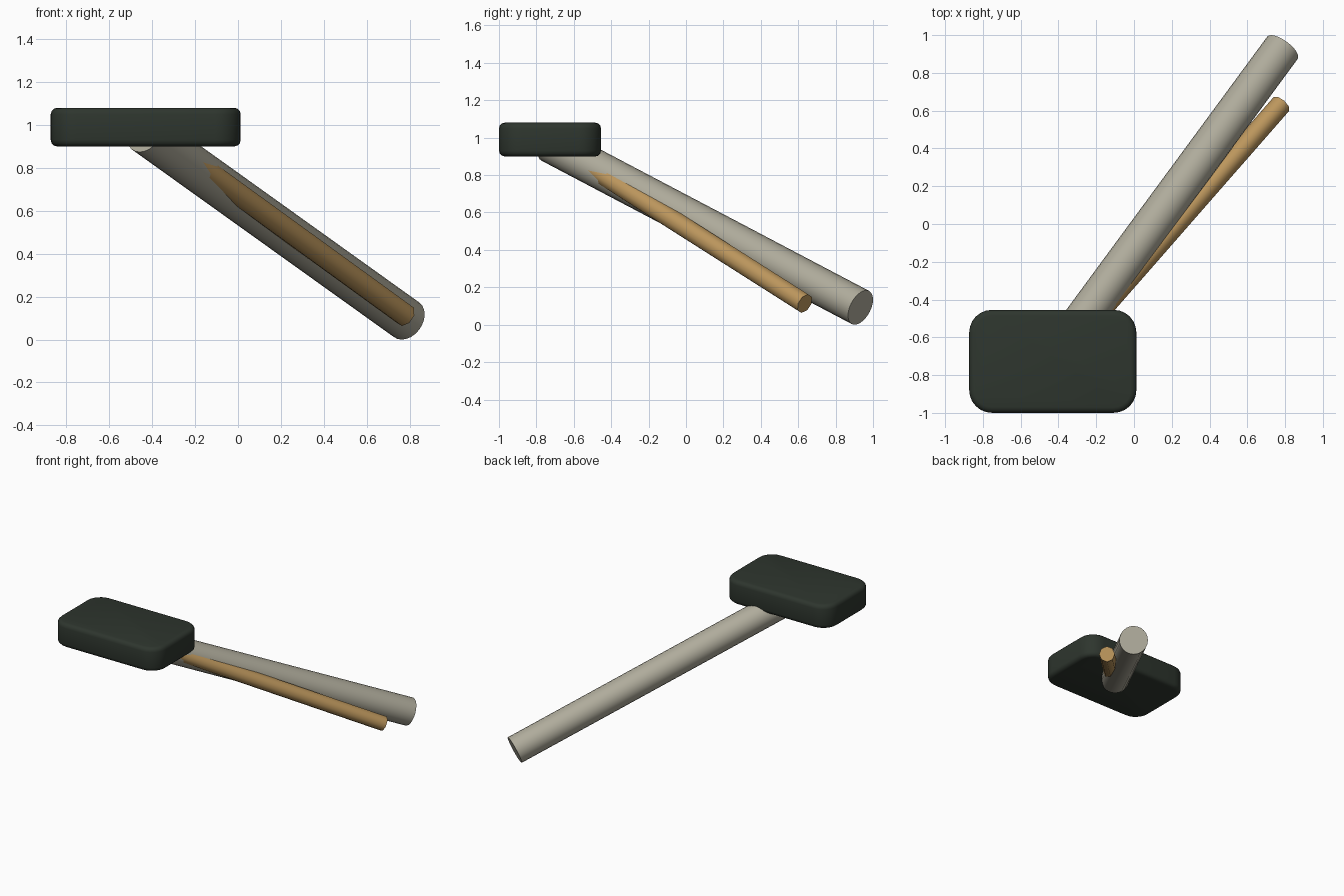
import bpy
import bmesh
import math
from mathutils import Vector

if "Cube" in bpy.data.objects:
    bpy.data.objects.remove(bpy.data.objects["Cube"], do_unlink=True)


def material(name, rgb):
    mat = bpy.data.materials.new(name)
    mat.use_nodes = True
    color = (*rgb, 1)
    mat.diffuse_color = color
    mat.node_tree.nodes["Principled BSDF"].inputs["Base Color"].default_value = color
    return mat


def finish(obj, name, mat, angle):
    obj.name = obj.data.name = name
    obj.data.materials.append(mat)
    bpy.ops.object.select_all(action="DESELECT")
    obj.select_set(True)
    bpy.context.view_layer.objects.active = obj
    bpy.ops.object.shade_smooth_by_angle(angle=math.radians(angle))


def rod(name, start, end, radius, sides, mat):
    start, end = Vector(start), Vector(end)
    axis = end - start
    bpy.ops.mesh.primitive_cylinder_add(vertices=sides, radius=radius,
                                        depth=axis.length, location=(start + end) / 2)
    obj = bpy.context.object
    obj.rotation_euler = axis.to_track_quat("Z", "Y").to_euler()
    finish(obj, name, mat, 50)


def rounded_block(name, center, size, corner, rim, mat):
    bm = bmesh.new()
    bmesh.ops.create_cube(bm, size=1)
    bmesh.ops.scale(bm, vec=size, verts=bm.verts)
    # Wide rounding on the upright corners
    upright = [e for e in bm.edges if abs(e.verts[0].co.z - e.verts[1].co.z) > 0.01]
    bmesh.ops.bevel(bm, geom=upright, offset=corner, segments=6,
                    profile=0.5, affect="EDGES")
    # Small rounding around the top and bottom rims
    rims = [e for e in bm.edges if abs(e.verts[0].co.z - e.verts[1].co.z) < 0.001]
    bmesh.ops.bevel(bm, geom=rims, offset=rim, segments=3,
                    profile=0.5, affect="EDGES")
    mesh = bpy.data.meshes.new(name)
    bm.to_mesh(mesh)
    bm.free()
    obj = bpy.data.objects.new(name, mesh)
    obj.location = center
    bpy.context.collection.objects.link(obj)
    finish(obj, name, mat, 50)


dark_green = material("dark green", (0.027, 0.036, 0.027))
stone_grey = material("warm grey", (0.43, 0.41, 0.33))
tan_wood = material("tan", (0.51, 0.31, 0.11))

# Block head
rounded_block("head", (-0.43, -0.727, 0.99), (0.885, 0.545, 0.18), 0.12, 0.03, dark_green)

# Main shaft, running from inside the head down to the ground
rod("shaft", (-0.435, -0.727, 0.966), (0.786, 0.933, 0.092), 0.1, 24, stone_grey)

# Thin side rod, merging into the shaft at its upper end
rod("side_rod", (-0.24, -0.53, 0.853), (0.78, 0.635, 0.113), 0.055, 8, tan_wood)
